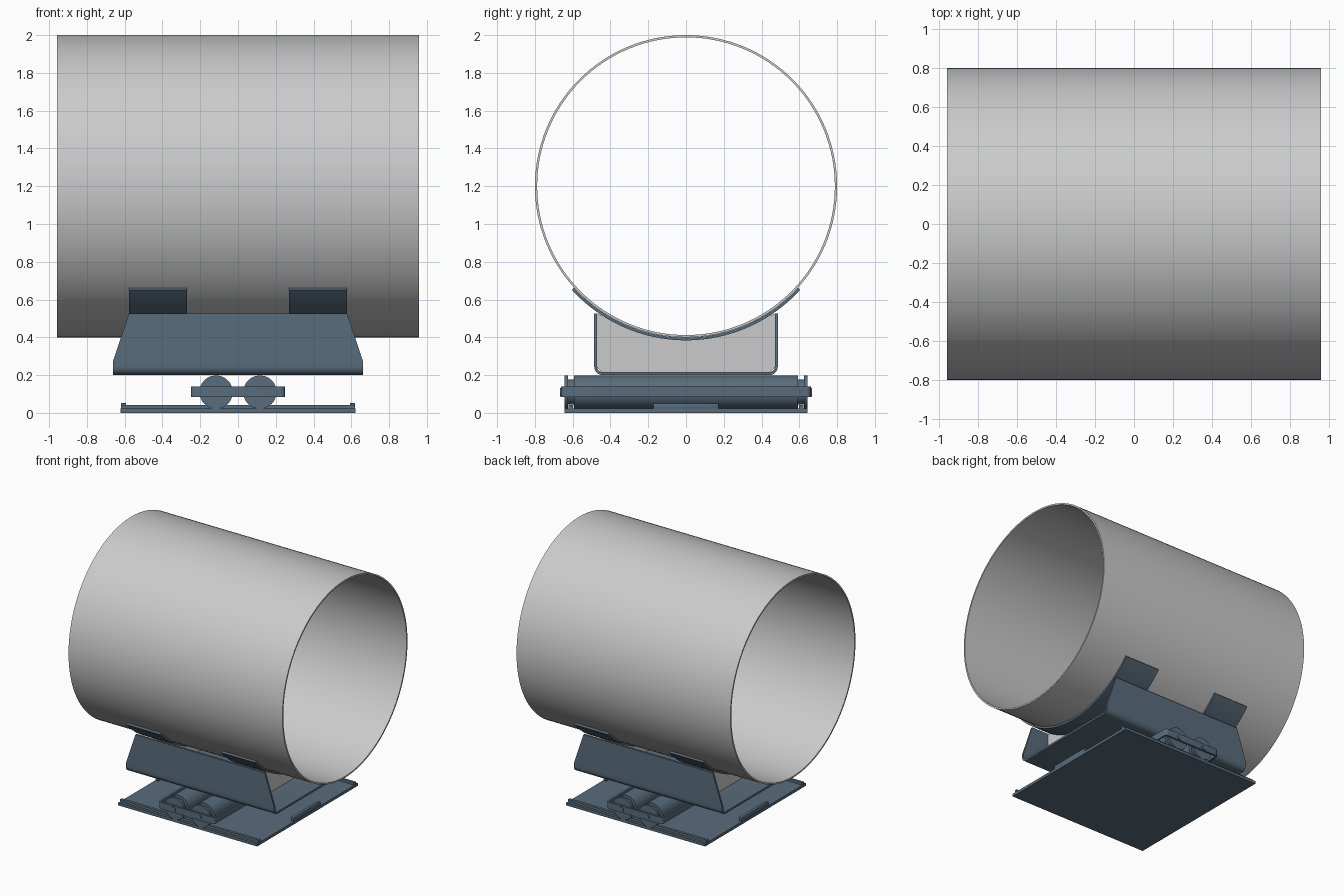
import bpy, bmesh
from math import sin, cos, pi, sqrt, asin

if "Cube" in bpy.data.objects:
    bpy.data.objects.remove(bpy.data.objects["Cube"])

STEEL = bpy.data.materials.new("blue_steel")
STEEL.diffuse_color = (0.10, 0.15, 0.20, 1)
STEEL.use_nodes = True
STEEL.node_tree.nodes["Principled BSDF"].inputs["Base Color"].default_value = STEEL.diffuse_color


def finish(name, bm, mat=STEEL, smooth=True):
    bmesh.ops.recalc_face_normals(bm, faces=bm.faces)
    me = bpy.data.meshes.new(name)
    bm.to_mesh(me)
    bm.free()
    ob = bpy.data.objects.new(name, me)
    bpy.context.collection.objects.link(ob)
    if mat:
        me.materials.append(mat)
    if smooth:
        bpy.ops.object.select_all(action='DESELECT')
        ob.select_set(True)
        bpy.context.view_layer.objects.active = ob
        bpy.ops.object.shade_smooth_by_angle(angle=0.6)
    return ob


def strip(name, outer, inner, lo, hi, closed=False, mat=STEEL):
    """Thick band between two matching 2D lines; lo/hi map a 2D point to its 3D ends."""
    bm = bmesh.new()
    rows = [[bm.verts.new(f(*p)) for f, p in ((lo, o), (hi, o), (hi, i), (lo, i))]
            for o, i in zip(outer, inner)]
    n = len(rows)
    for k in range(n if closed else n - 1):
        a, b = rows[k], rows[(k + 1) % n]
        for j in range(4):
            m = (j + 1) % 4
            bm.faces.new((a[j], a[m], b[m], b[j]))
    if not closed:
        bm.faces.new(rows[0])
        bm.faces.new(rows[-1])
    return finish(name, bm, mat)


def box(name, x0, x1, y0, y1, z0, z1, bevel=0):
    bm = bmesh.new()
    bmesh.ops.create_cube(bm, size=1)
    for v in bm.verts:
        v.co = ((x0 + x1) / 2 + v.co.x * (x1 - x0),
                (y0 + y1) / 2 + v.co.y * (y1 - y0),
                (z0 + z1) / 2 + v.co.z * (z1 - z0))
    if bevel:
        bmesh.ops.bevel(bm, geom=bm.edges[:], offset=bevel, segments=2,
                        profile=0.5, affect='EDGES')
    return finish(name, bm)


def arc(r, a0, a1, n, cy=0, cz=1.2):
    return [(cy + r * cos(a0 + (a1 - a0) * k / n), cz + r * sin(a0 + (a1 - a0) * k / n))
            for k in range(n + 1)]


def along_x(x):
    return lambda y, z: (x, y, z)


def along_z(h):
    return lambda x, y: (x, y, h)


# Pipe
strip("pipe", arc(0.8, 0, 2 * pi, 128)[:-1], arc(0.788, 0, 2 * pi, 128)[:-1],
      along_x(-0.957), along_x(0.957), True, None)

# Curved saddle straps and the ribs beneath them
half = asin(0.6 / 0.81)
for s, side in ((-1, "left"), (1, "right")):
    strip("saddle_strap_" + side, arc(0.816, -pi / 2 - half, -pi / 2 + half, 48),
          arc(0.801, -pi / 2 - half, -pi / 2 + half, 48),
          along_x(s * 0.27), along_x(s * 0.577))
    ys = [-0.47 + 0.94 * k / 32 for k in range(33)]
    top = [(y, min(0.525, 1.2 - sqrt(0.815 ** 2 - y * y))) for y in ys]
    low = [(y, 0.21 + max(0, abs(y) - 0.44)) for y in ys]
    strip("saddle_rib_" + side, top, low, along_x(s * 0.42 - 0.008),
          along_x(s * 0.42 + 0.008), False, None)


# Folded channel with tapered side flanges
def channel_line(w, zb, r):
    right = arc(r, -pi / 2, 0, 8, w - r, zb + r) + [(w, 0.27), (w, 0.525)]
    return [(-y, z) for y, z in reversed(right)] + right


def taper(s):
    return lambda y, z: (s * (0.663 - max(0, z - 0.27) / 0.255 * 0.085), y, z)


strip("saddle_channel", channel_line(0.486, 0.2, 0.045), channel_line(0.47, 0.216, 0.029),
      taper(-1), taper(1))

# Base plate, guide rails and end stops
box("base_plate", -0.622, 0.622, -0.643, 0.643, 0, 0.022)
for s, side in ((-1, "negative"), (1, "positive")):
    y = s * 0.61
    box("guide_rail_" + side, -0.62, 0.62, y - 0.011, y + 0.011, 0.02, 0.042)
    x = s * 0.606
    box("end_stop_" + side, x - 0.014, x + 0.014, -0.175, 0.175, 0.02, 0.053, 0.007)

# Grooved rollers, spun from a profile of (y, radius)
half_profile = [(0.594, 0.088), (0.594, 0.066), (0.626, 0.066), (0.626, 0.088),
                (0.644, 0.088), (0.644, 0.022), (0.668, 0.022), (0.668, 0)]
profile = [(-y, r) for y, r in reversed(half_profile)] + half_profile
for cx, side in ((-0.116, "left"), (0.116, "right")):
    bm = bmesh.new()
    vs = [bm.verts.new((cx + r, y, 0.11)) for y, r in profile]
    es = [bm.edges.new(p) for p in zip(vs, vs[1:])]
    bmesh.ops.spin(bm, geom=vs + es, cent=(cx, 0, 0.11), axis=(0, 1, 0),
                   angle=2 * pi, steps=48)
    bmesh.ops.remove_doubles(bm, verts=bm.verts, dist=1e-5)
    finish("roller_" + side, bm)


# Rounded ring cage that holds the rollers
def ring(w, d, r):
    pts = []
    for k, (sx, sy) in enumerate(((1, 1), (-1, 1), (-1, -1), (1, -1))):
        pts += arc(r, k * pi / 2, (k + 1) * pi / 2, 6, sx * (w - r), sy * (d - r))
    return pts


strip("roller_cage", ring(0.25, 0.663, 0.025), ring(0.235, 0.648, 0.01),
      along_z(0.085), along_z(0.14), True)
